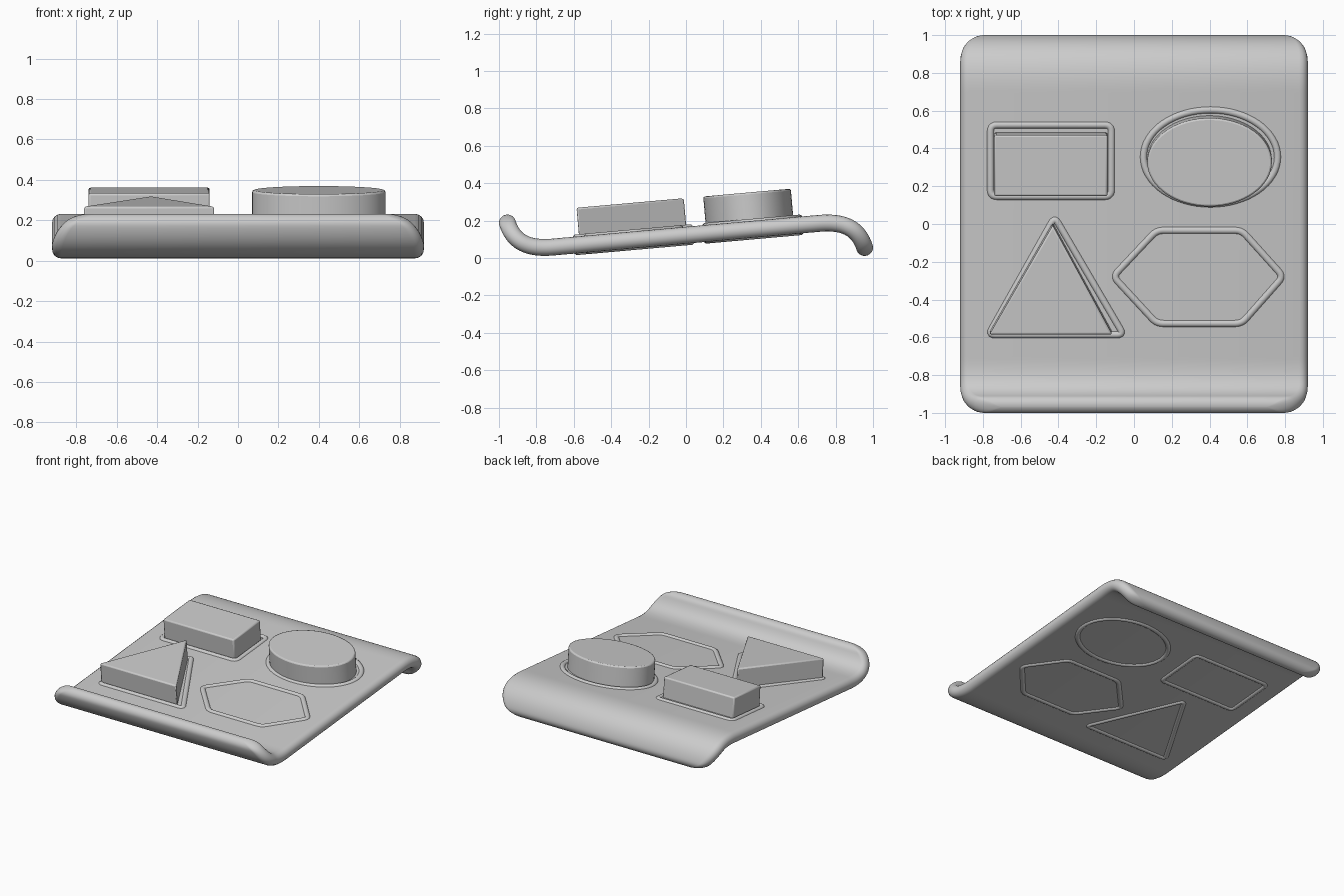
import bpy, bmesh, math
from mathutils import Vector, Matrix
from mathutils.geometry import interpolate_bezier

if "Cube" in bpy.data.objects:
    bpy.data.objects.remove(bpy.data.objects["Cube"], do_unlink=True)

grey = bpy.data.materials.new("plain grey")
grey.use_nodes = True
COLOR = (0.6, 0.6, 0.6, 1)
grey.diffuse_color = COLOR
grey.node_tree.nodes["Principled BSDF"].inputs["Base Color"].default_value = COLOR

HALF = 0.045            # half the board thickness
WIDTH = 0.92            # half the board width
MID = 0.1215            # height of the board centre
SLOPE = math.atan(0.089)
TILT = Matrix.Translation((0, 0, MID)) @ Matrix.Rotation(SLOPE, 4, "X")


def finish(obj, angle=35):
    obj.data.materials.append(grey)
    bpy.context.view_layer.objects.active = obj
    for o in bpy.context.selected_objects:
        o.select_set(False)
    obj.select_set(True)
    bpy.ops.object.shade_smooth_by_angle(angle=math.radians(angle))


def mesh_object(name, bm):
    bmesh.ops.recalc_face_normals(bm, faces=bm.faces)
    mesh = bpy.data.meshes.new(name)
    bm.to_mesh(mesh)
    bm.free()
    obj = bpy.data.objects.new(name, mesh)
    bpy.context.collection.objects.link(obj)
    return obj


def board():
    # S-shaped centre line: front lip curls up, rear lip curls down
    lip = interpolate_bezier(Vector((-0.955, 0.187)), Vector((-0.92, 0.08)),
                             Vector((-0.84, 0.045)), Vector((-0.70, 0.0592)), 28)
    lip = [Vector((p.x, p.y)) for p in lip]
    line = lip + [Vector((-p.x, 2 * MID - p.y)) for p in reversed(lip)]
    t0 = (line[0] - line[1]).normalized()
    # half-round end noses
    nose = [(line[0] + t0 * HALF * math.sin(a), HALF * math.cos(a))
            for a in [math.radians(d) for d in (88, 75, 60, 45, 30, 15)]]
    stations = nose + [(p, HALF) for p in line]
    stations += [(Vector((-p.x, 2 * MID - p.y)), h) for p, h in reversed(nose)]
    pts = [p for p, h in stations]
    dist = [0]
    for a, b in zip(pts, pts[1:]):
        dist.append(dist[-1] + (b - a).length)
    bm = bmesh.new()
    rings = []
    for i, (p, h) in enumerate(stations):
        tan = (pts[min(i + 1, len(pts) - 1)] - pts[max(i - 1, 0)]).normalized()
        nor = Vector((-tan.y, tan.x))
        d = min(dist[i], dist[-1] - dist[i])
        k = max(0, 1 - d / 0.2)
        w = WIDTH - 0.17 * (1 - math.sqrt(1 - k * k)) - HALF
        ring = []
        for side in (1, -1):
            for j in range(9):
                a = math.pi * (j / 8 - 0.5)
                q = p + nor * h * math.sin(a) * side
                ring.append(bm.verts.new((side * (w + h * math.cos(a)), q.x, q.y)))
        rings.append(ring)
    n = len(rings[0])
    for r, s in zip(rings, rings[1:]):
        for j in range(n):
            bm.faces.new((r[j], r[(j + 1) % n], s[(j + 1) % n], s[j]))
    bm.faces.new(rings[0])
    bm.faces.new(rings[-1])
    finish(mesh_object("board", bm), 50)


def bead(name, outline, level):
    # low raised moulding following an outline on the sloping board
    curve = bpy.data.curves.new(name, "CURVE")
    curve.dimensions = "3D"
    curve.bevel_depth = 0.02
    curve.bevel_resolution = 3
    spline = curve.splines.new("POLY")
    spline.points.add(len(outline) - 1)
    for pt, (x, y) in zip(spline.points, outline):
        pt.co = (x, y, level, 1)
    spline.use_cyclic_u = True
    src = bpy.data.objects.new(name, curve)
    bpy.context.collection.objects.link(src)
    src.matrix_world = TILT
    for o in bpy.context.selected_objects:
        o.select_set(False)
    src.select_set(True)
    bpy.context.view_layer.objects.active = src
    bpy.ops.object.convert(target="MESH")
    finish(bpy.context.object, 50)


def block(name, outline, height=0.153):
    bm = bmesh.new()
    base = bm.faces.new([bm.verts.new((x, y, HALF - 0.02)) for x, y in outline])
    top = bmesh.ops.extrude_face_region(bm, geom=[base], use_keep_orig=True)
    verts = [v for v in top["geom"] if isinstance(v, bmesh.types.BMVert)]
    bmesh.ops.translate(bm, verts=verts, vec=(0, 0, height + 0.02))
    obj = mesh_object(name, bm)
    obj.matrix_world = TILT
    bev = obj.modifiers.new("soft edges", "BEVEL")
    bev.width = 0.01
    bev.segments = 2
    bev.limit_method = "ANGLE"
    finish(obj, 40)


def oval(cx, cy, rx, ry, n=64):
    return [(cx + rx * math.cos(2 * math.pi * i / n), cy + ry * math.sin(2 * math.pi * i / n))
            for i in range(n)]


def rect(x0, x1, y0, y1):
    return [(x0, y0), (x1, y0), (x1, y1), (x0, y1)]


def rounded(points, r=0.035, steps=5):
    # replace each corner by a small curve
    out = []
    for i, p in enumerate(points):
        p, a, b = Vector(p), Vector(points[i - 1]), Vector(points[(i + 1) % len(points)])
        s, e = p + (a - p).normalized() * r, p + (b - p).normalized() * r
        for k in range(steps + 1):
            t = k / steps
            out.append(tuple(s * (1 - t) ** 2 + p * 2 * t * (1 - t) + e * t * t))
    return out


board()

beads = {
    "rectangle": rounded(rect(-0.76, -0.12, 0.15, 0.53)),
    "oval": oval(0.405, 0.36, 0.355, 0.25),
    "triangle": rounded([(-0.77, -0.585), (-0.055, -0.585), (-0.42, 0.04)]),
    "hexagon": rounded([(-0.11, -0.275), (0.12, -0.525), (0.57, -0.525),
                        (0.79, -0.275), (0.57, -0.03), (0.12, -0.03)]),
}
for shape, outline in beads.items():
    bead(shape + "_upper_rim", outline, HALF - 0.008)
    bead(shape + "_lower_rim", outline, -HALF + 0.01)

block("rectangle_block", rect(-0.74, -0.14, 0.165, 0.49))
block("oval_block", oval(0.4, 0.345, 0.33, 0.235))
block("triangle_block", [(-0.765, -0.57), (-0.115, -0.57), (-0.43, 0.01)])
